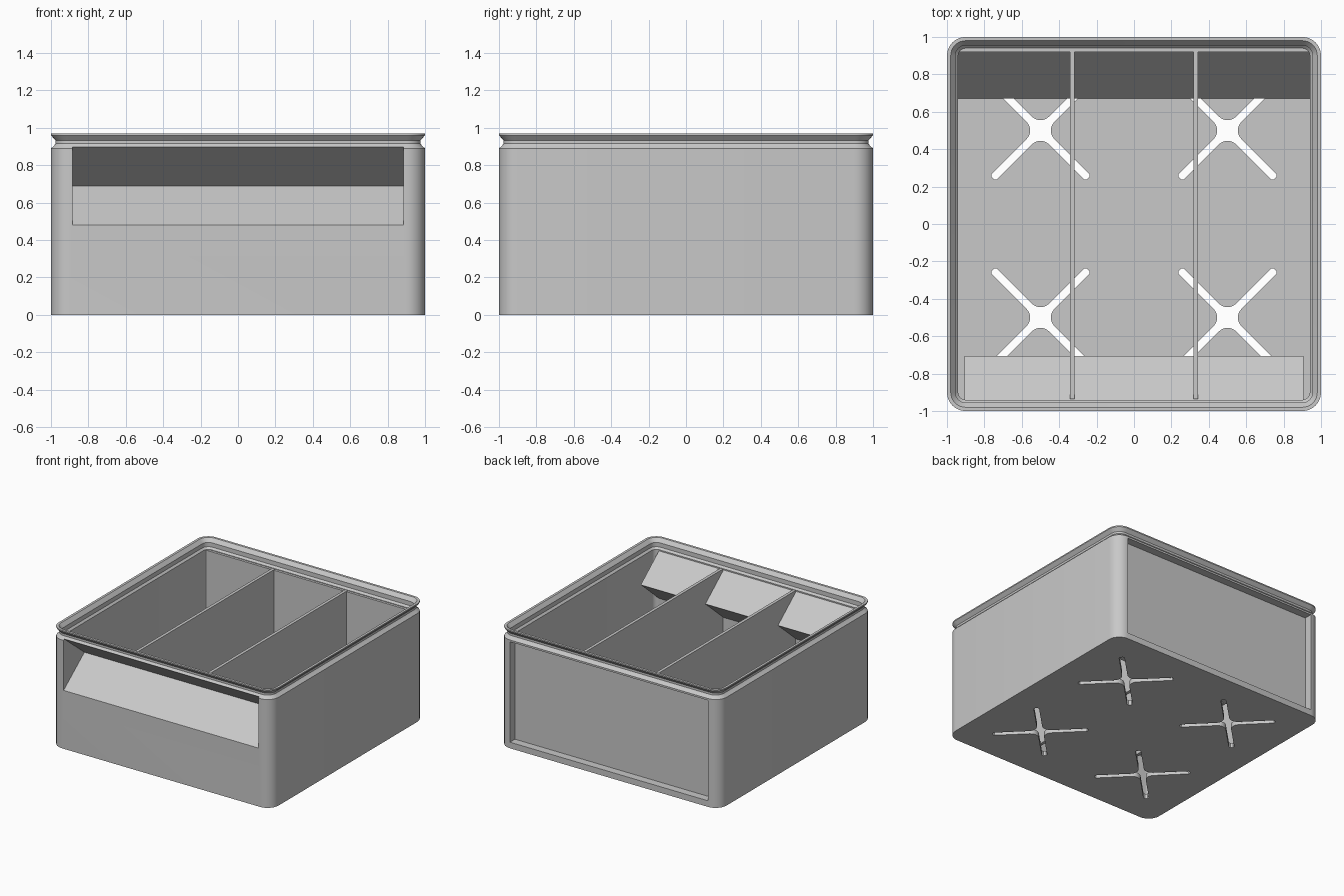
import bpy, bmesh, math
from mathutils import Matrix

if "Cube" in bpy.data.objects:
    bpy.data.objects.remove(bpy.data.objects["Cube"])

grey = bpy.data.materials.new("light_grey")
grey.diffuse_color = (0.58, 0.58, 0.58, 1)
grey.use_nodes = True
grey.node_tree.nodes["Principled BSDF"].inputs["Base Color"].default_value = grey.diffuse_color


def make_object(name, bm):
    bmesh.ops.recalc_face_normals(bm, faces=bm.faces[:])
    mesh = bpy.data.meshes.new(name)
    bm.to_mesh(mesh)
    bm.free()
    mesh.materials.append(grey)
    ob = bpy.data.objects.new(name, mesh)
    bpy.context.collection.objects.link(ob)
    return ob


def prism(name, pts, lo, hi, along_x=False):
    """Extrude a closed outline: (x, y) along z, or (y, z) along x."""
    bm = bmesh.new()
    place = (lambda p, h: (h, p[0], p[1])) if along_x else (lambda p, h: (p[0], p[1], h))
    a = [bm.verts.new(place(p, lo)) for p in pts]
    b = [bm.verts.new(place(p, hi)) for p in pts]
    bm.faces.new(a)
    bm.faces.new(b)
    n = len(pts)
    for i in range(n):
        j = (i + 1) % n
        bm.faces.new((a[i], a[j], b[j], b[i]))
    return make_object(name, bm)


def box(name, x0, x1, y0, y1, z0, z1):
    return prism(name, [(x0, y0), (x1, y0), (x1, y1), (x0, y1)], z0, z1)


def boolean(target, tool, operation):
    mod = target.modifiers.new(operation.lower(), 'BOOLEAN')
    mod.operation, mod.object, mod.solver = operation, tool, 'EXACT'
    bpy.context.view_layer.update()
    deps = bpy.context.evaluated_depsgraph_get()
    mesh = bpy.data.meshes.new_from_object(target.evaluated_get(deps))
    target.modifiers.clear()
    target.data = mesh


def rounded_square(half, radius, steps=8):
    pts = []
    for q, (sx, sy) in enumerate(((1, 1), (-1, 1), (-1, -1), (1, -1))):
        c = half - radius
        for i in range(steps + 1):
            a = math.pi / 2 * (q + i / steps)
            pts.append((sx * c + radius * math.cos(a), sy * c + radius * math.sin(a)))
    return pts


# Bin body: wall section (inset, height) lofted around a rounded square
section = [(0, 0), (0, .89), (.012, .90), (.025, .915), (.025, .932), (0, .96), (0, .97),
           (.02, .97), (.045, .94), (.045, .905), (.06, .89), (.06, .04)]
bm = bmesh.new()
rings = []
for inset, z in section:
    outline = rounded_square(1 - inset, max(.1 - inset, .03))
    rings.append([bm.verts.new((x, y, z)) for x, y in outline])
for r, s in zip(rings, rings[1:]):
    for i in range(len(r)):
        j = (i + 1) % len(r)
        bm.faces.new((r[i], r[j], s[j], s[i]))
bm.faces.new(rings[0])
bm.faces.new(rings[-1])
body = make_object("bin_body", bm)

# Housing of the front grip, and the back panel
housing = prism("grip_housing", [(-.975, .46), (-.705, .69), (-.95, .888), (-.975, .888)],
                -.905, .905, True)
panel = box("back_panel", -.95, .95, .92, .96, .02, .885)
for part in (housing, panel):
    boolean(body, part, 'UNION')

# Front grip hollow and shallow recess in the back
hollow = prism("grip_cutter", [(-1.02, .464), (-.73, .69), (-1.0, .905), (-1.02, .905)],
               -.885, .885, True)
recess = box("recess_cutter", -.9, .9, .935, 1.05, .05, .875)
boolean(body, hollow, 'DIFFERENCE')
boolean(body, recess, 'DIFFERENCE')

# Four diagonal cross-shaped drain holes in the floor
W, L, R = .02, .36, .065
quarter = [(L - .01, -W), (L, -W / 2), (L, W / 2), (L - .01, W)]
for i in range(7):
    a = -math.pi / 2 - math.pi / 2 * i / 6
    quarter.append((W + R + R * math.cos(a), W + R + R * math.sin(a)))
cutters = [housing, panel, recess]
for sx in (-.5, .5):
    for sy in (-.5, .5):
        pts = []
        for q in range(4):
            t = math.pi / 4 + q * math.pi / 2
            c, s = math.cos(t), math.sin(t)
            pts += [(sx + x * c - y * s, sy + x * s + y * c) for x, y in quarter]
        hole = prism("drain_cutter", pts, -.05, .06)
        boolean(body, hole, 'DIFFERENCE')
        cutters.append(hole)

# Sloped ramp along the bottom of the back wall
ramp = prism("back_ramp", [(.67, .04), (.925, .04), (.925, .34)], -.945, .945, True)

# Two dividers, notched around the grip
dividers = []
for side, x in (("left", -.33), ("right", .33)):
    d = box(side + "_divider", x - .0125, x + .0125, -.935, .935, .04, .89)
    boolean(d, hollow, 'DIFFERENCE')
    dividers.append(d)

for c in cutters + [hollow]:
    bpy.data.objects.remove(c)

# Smooth rounded corners, crisp edges elsewhere
bpy.ops.object.select_all(action='DESELECT')
body.select_set(True)
bpy.context.view_layer.objects.active = body
bpy.ops.object.shade_smooth_by_angle(angle=math.radians(30))
